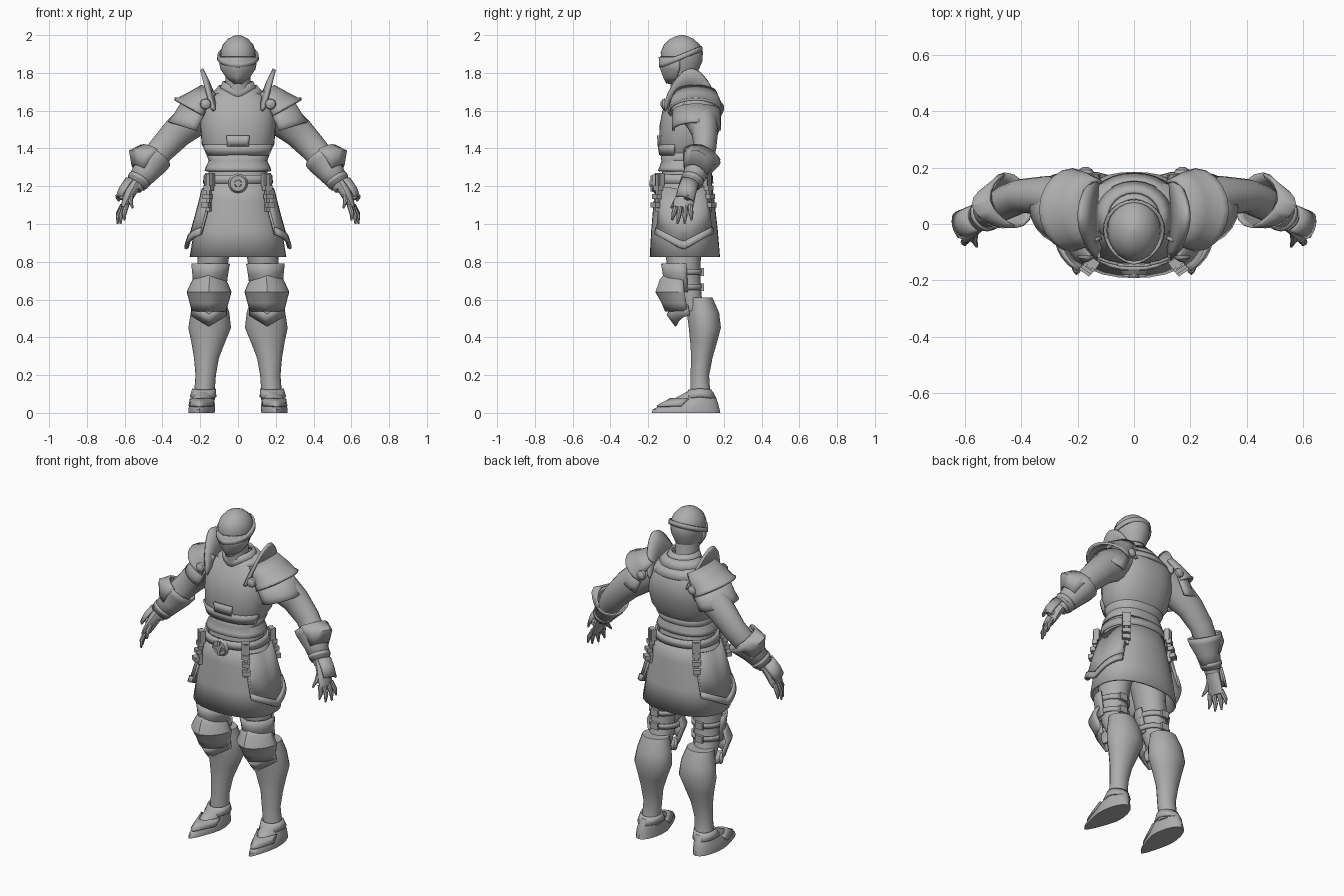
import bpy, bmesh, math
from mathutils import Vector

steel = bpy.data.materials.new("steel_grey")
steel.diffuse_color = (0.42, 0.42, 0.42, 1)


def finish(name, bm, mirror=False, thick=0.0, angle=35):
    bmesh.ops.recalc_face_normals(bm, faces=bm.faces)
    me = bpy.data.meshes.new(name)
    bm.to_mesh(me)
    bm.free()
    me.materials.append(steel)
    ob = bpy.data.objects.new(name, me)
    bpy.context.collection.objects.link(ob)
    bpy.ops.object.select_all(action='DESELECT')
    bpy.context.view_layer.objects.active = ob
    ob.select_set(True)
    bpy.ops.object.shade_smooth_by_angle(angle=math.radians(angle))
    if thick:
        m = ob.modifiers.new("thickness", 'SOLIDIFY')
        m.thickness, m.offset = thick, 0
    if mirror:
        ob.modifiers.new("mirror", 'MIRROR')
    return ob


def loft(name, secs, d=None, arc=None, n=20, power=2.0, ridge=0.0, warp=None,
         mirror=False, thick=0.0, caps=True, angle=35):
    """Skin over elliptical sections (x, y, z, a, b). Angle 0 is +x, 270 is front."""
    bm = bmesh.new()
    rings = []
    for i, (x, y, z, a, b) in enumerate(secs):
        c = Vector((x, y, z))
        if d == 'path':
            t = Vector(secs[min(i + 1, len(secs) - 1)][:3]) - Vector(secs[max(i - 1, 0)][:3])
        else:
            t = Vector(d or (0, 0, 1))
        t.normalize()
        u = Vector((0, 1, 0)).cross(t).normalized()
        v = t.cross(u)
        ring = []
        for k in range(n if not arc else n + 1):
            g = 2 * math.pi * k / n if not arc else math.radians(arc[0] + (arc[1] - arc[0]) * k / n)
            co, si = math.cos(g), math.sin(g)
            s = (abs(co) ** power + abs(si) ** power) ** (-1 / power)
            p = c + u * (a * co * s) + v * (b * si * s)
            if ridge and si < 0:      # crease down the front
                p.y -= ridge * max(0, 1 - abs(co) * 1.6)
            ring.append(bm.verts.new(warp(p) if warp else p))
        rings.append(ring)
    for r, q in zip(rings, rings[1:]):
        m = len(r)
        for k in range(m if not arc else m - 1):
            bm.faces.new((r[k], r[(k + 1) % m], q[(k + 1) % m], q[k]))
    if caps and not arc:
        bm.faces.new(rings[0])
        bm.faces.new(rings[-1])
    return finish(name, bm, mirror, thick, angle)


def box(name, loc, size, mirror=False, turn=0.0):
    bm = bmesh.new()
    bmesh.ops.create_cube(bm, size=1)
    for v in bm.verts:
        p = Vector((v.co.x * size[0], v.co.y * size[1], v.co.z * size[2]))
        c, s = math.cos(turn), math.sin(turn)
        v.co = Vector((p.x * c - p.y * s, p.x * s + p.y * c, p.z)) + Vector(loc)
    finish(name, bm, mirror)


# head, helmet and face plate
loft("neck", [(0, .005, 1.64, .08, .08), (0, -.01, 1.72, .065, .07), (0, -.02, 1.84, .065, .07)])
loft("helmet", [(0, -.025, 1.80, .07, .085), (0, -.022, 1.86, .092, .108), (0, -.022, 1.91, .094, .112),
                (0, -.022, 1.95, .081, .095), (0, -.022, 1.98, .053, .062), (0, -.022, 1.995, .025, .03),
                (0, -.022, 2.0, .004, .004)], angle=60)
loft("face_plate", [(0, -.03, 1.885, .1, .1), (0, -.033, 1.82, .088, .088), (0, -.045, 1.78, .06, .062),
                    (0, -.068, 1.745, .02, .022)], arc=(180, 360), ridge=.01, thick=.01)
loft("visor_band", [(0, -.022, 1.872, .105, .112), (0, -.022, 1.9, .102, .11)], d=(0, -.38, .92),
     ridge=.012, thick=.012, caps=False, n=24)

# torso under the plates
loft("torso", [(0, -.01, 1.2, .165, .13), (0, -.015, 1.28, .155, .11), (0, -.01, 1.335, .146, .11),
               (0, .0, 1.385, .17, .132), (0, .005, 1.42, .192, .147), (0, .022, 1.52, .2, .162),
               (0, .03, 1.6, .2, .155), (0, .035, 1.66, .175, .125), (0, .03, 1.71, .11, .09)],
     n=28, power=2.4, angle=50)


def vee(k, w):     # lower the front centre into a point
    return lambda p: Vector((p.x, p.y, p.z - (k * max(0, 1 - abs(p.x) / w) if p.y < 0 else 0)))


# waist flare, belly plate with a stepped tab, breastplate rim
loft("waist_plate", [(0, -.014, 1.28, .172, .13), (0, -.012, 1.3, .166, .124), (0, -.01, 1.335, .15, .115),
                     (0, -.003, 1.375, .165, .128)], power=2.4, n=28, thick=.01, caps=False)
loft("belly_plate", [(0, -.003, 1.365, .172, .133), (0, .006, 1.42, .195, .151)],
     power=2.4, n=14, arc=(205, 335), thick=.012)
loft("belly_tab", [(0, .006, 1.41, .195, .151), (0, .016, 1.468, .199, .164)], power=2.4,
     arc=(253, 287), n=8, thick=.01)
loft("chest_collar", [(0, .03, 1.64, .165, .146), (0, .03, 1.69, .13, .108)], n=28, power=2.2,
     warp=vee(.08, .165), thick=.016, caps=False)
loft("neck_collar", [(0, .03, 1.685, .135, .118), (0, .02, 1.73, .095, .092)], n=24,
     warp=vee(.055, .12), thick=.014, caps=False)
loft("neck_rim", [(0, .02, 1.7, .1, .097), (0, .01, 1.755, .075, .08)], n=24,
     warp=vee(.035, .08), thick=.01, caps=False)

# skirt and belt
loft("skirt", [(0, -.012, 1.25, .165, .138), (0, -.01, 1.12, .195, .155), (0, -.008, .97, .226, .17),
               (0, -.006, .825, .25, .18)], n=28, power=2.3, thick=.012, caps=False)
loft("belt", [(0, -.012, 1.215, .179, .15), (0, -.012, 1.26, .174, .146)], n=28, power=2.3, thick=.014, caps=False)
bm = bmesh.new()
for r, y, h in ((.052, -.173, .016), (.02, -.186, .012)):
    g = bmesh.ops.create_cone(bm, cap_ends=True, segments=16, radius1=r, radius2=r * .8, depth=h)
    for v in g['verts']:
        v.co = Vector((v.co.x, y - v.co.z, 1.215 + v.co.y))
finish("belt_buckle", bm)
box("buckle_cross", (0, -.183, 1.215), (.085, .01, .012))
box("buckle_bar", (0, -.183, 1.215), (.012, .01, .085))


# hip plates: two pointed layers and a raised border on each side
def point(k):
    return lambda p: Vector((p.x, p.y, p.z - k * max(0, 1 - abs(p.y + .015) / .15) * min(1, (1.24 - p.z) / .2)))


loft("hip_plate_upper", [(0, -.01, 1.2, .186, .152), (0, -.01, 1.08, .227, .172), (0, -.01, .99, .256, .182)],
     arc=(-46, 46), n=12, power=2.6, warp=point(.08), mirror=True, thick=.012)
loft("hip_plate_lower", [(0, -.01, 1.1, .215, .162), (0, -.01, .95, .268, .182)],
     arc=(-48, 48), n=12, power=2.6, warp=point(.08), mirror=True, thick=.012)
loft("hip_plate_border", [(0, -.01, .985, .264, .184), (0, -.01, .945, .277, .188)],
     arc=(-48, 48), n=12, power=2.6, warp=point(.08), mirror=True, thick=.016)
for side, y0 in (("front", -.138), ("back", .112)):
    for i in range(4):
        s = -1 if side == "front" else 1
        box(side + "_strap", (.148 + i * .007, y0 + s * i * .008, 1.235 - i * .045),
            (.045, .03, .026 if i else .07), True, -s * .6)
    box(side + "_strap_band", (.155, y0 + s * .008, 1.165), (.022, .022, .2), True, -s * .6)

# arms
loft("arm", [(.17, .06, 1.6, .1, .1), (.24, .085, 1.55, .094, .086), (.32, .1, 1.485, .083, .07),
             (.4, .1, 1.4, .073, .06), (.45, .08, 1.34, .068, .06), (.5, .05, 1.27, .055, .052),
             (.55, .02, 1.19, .042, .042)], d='path', n=16, mirror=True, angle=60)
fore = (.52, -.33, -.79)
loft("gauntlet_cuff", [(.437, .085, 1.355, .086, .1), (.455, .073, 1.33, .084, .088), (.49, .052, 1.275, .065, .06),
                       (.54, .025, 1.21, .05, .048)], d=fore, n=16, mirror=True, thick=.01, caps=False)
loft("elbow_wing", [(.437, .085, 1.365, .09, .1), (.472, .065, 1.32, .12, .08), (.5, .05, 1.275, .07, .06)],
     d=fore, arc=(95, 265), n=8, power=1.6, mirror=True, thick=.012)
loft("wrist_band", [(.52, .037, 1.24, .057, .056), (.532, .03, 1.222, .055, .054)], d=fore, n=16,
     mirror=True, thick=.012, caps=False)

# hands
loft("palm", [(.54, .025, 1.22, .038, .042), (.57, .005, 1.165, .03, .048), (.595, -.012, 1.11, .022, .055),
              (.605, -.016, 1.085, .016, .052)], d='path', n=12, mirror=True)
loft("hand_plate", [(.55, .02, 1.215, .048, .05), (.585, .005, 1.165, .048, .05), (.612, -.005, 1.125, .036, .05)],
     d=fore, arc=(110, 250), n=8, mirror=True, thick=.01)
loft("knuckle_spike", [(.59, .01, 1.14, .025, .03), (.622, .01, 1.145, .015, .018), (.648, .01, 1.152, .002, .002)],
     d='path', n=6, mirror=True)
fingers = [((.61, .022, 1.1), (.64, .03, 1.02)), ((.61, -.003, 1.095), (.638, -.008, 1.0)),
           ((.6, -.03, 1.095), (.622, -.045, 1.0)), ((.59, -.052, 1.1), (.6, -.074, 1.02)),
           ((.565, -.025, 1.16), (.558, -.08, 1.085))]
for i, (p, q) in enumerate(fingers):
    p, q = Vector(p), Vector(q)
    m = p.lerp(q, .55) + Vector((.008, 0, 0))
    loft("thumb" if i == 4 else "finger", [(*p, .014, .014), (*m, .013, .013), (*q, .005, .005)],
         d='path', n=8, mirror=True)

# layered shoulder plates, flaring to an outer point
loft("shoulder_plate_top", [(.135, .05, 1.70, .062, .105), (.18, .05, 1.65, .087, .128),
                            (.215, .05, 1.605, .115, .137), (.223, .05, 1.595, .132, .142)],
     d=(.5, 0, -.86), arc=(70, 290), n=12, power=1.9, mirror=True, thick=.014)
loft("shoulder_plate_lower", [(.19, .055, 1.60, .115, .122), (.225, .055, 1.53, .122, .122),
                              (.24, .055, 1.50, .132, .124)],
     d=(.3, 0, -.95), arc=(80, 280), n=12, power=1.9, mirror=True, thick=.014)

# raised neck guards: an arched strip leaning outward
bm = bmesh.new()
rows = []
for k in range(15):
    t = k / 14
    s = math.sin(math.pi * t) ** .75
    y = -.115 + .285 * t
    rows.append([bm.verts.new(p) for p in ((.125, y, 1.6 + .07 * s), (.135 + .025 * s, y, 1.61 + .145 * s),
                                           (.143 + .05 * s, y, 1.62 + .2 * s))])
for a, b in zip(rows, rows[1:]):
    for j in range(2):
        bm.faces.new((a[j], a[j + 1], b[j + 1], b[j]))
finish("neck_guard", bm, True, .018)
for nm, y, z, s in (("front_rivet", -.112, 1.635, -1), ("back_rivet", .18, 1.615, 1)):
    loft(nm, [(.172, y, z, .03, .03), (.172, y + s * .012, z, .026, .026), (.172, y + s * .022, z, .01, .01)],
         d=(0.02, s, 0.02), n=10, mirror=True)

# legs
loft("thigh", [(.1, -.01, 1.0, .1, .11), (.128, -.015, .85, .085, .095), (.14, -.01, .74, .078, .085),
               (.15, .01, .62, .07, .072), (.15, .05, .54, .07, .07)], n=16, mirror=True, angle=60)
loft("thigh_plate", [(.145, -.015, .79, .097, .103), (.147, -.012, .74, .09, .098), (.15, -.005, .64, .08, .09)],
     arc=(170, 370), n=12, ridge=.008, mirror=True, thick=.012)
for z in (.76, .68):
    loft("thigh_strap", [(.143, -.012, z, .088, .096), (.143, -.012, z - .028, .086, .094)], n=16,
         mirror=True, thick=.01, caps=False)
    box("strap_buckle", (.15, .085, z - .014), (.05, .018, .04), True)


def peak(k, z0):   # raise or lower the middle of a knee plate edge
    return lambda p: Vector((p.x, p.y, p.z + k * max(0, 1 - abs(p.x - .153) / .09) * max(0, (p.z - z0) * 10)))


loft("knee_plate", [(.152, -.02, .715, .07, .065), (.152, -.022, .685, .093, .098), (.153, -.02, .64, .113, .122),
                    (.153, -.008, .585, .098, .102), (.154, .0, .54, .086, .092)],
     arc=(175, 365), n=12, ridge=.014, warp=peak(.05, .65), mirror=True, thick=.012)
loft("knee_lower_plate", [(.152, .01, .575, .09, .1), (.155, .022, .515, .09, .066)], arc=(180, 360), n=12, ridge=.008,
     warp=lambda p: Vector((p.x, p.y, p.z - .055 * max(0, 1 - abs(p.x - .155) / .09))), mirror=True, thick=.012)
loft("greave", [(.15, .075, .61, .08, .066), (.148, .092, .53, .102, .085), (.15, .102, .45, .113, .084),
                (.158, .095, .37, .088, .069), (.167, .086, .29, .066, .055), (.171, .075, .2, .054, .048),
                (.177, .078, .12, .054, .05), (.182, .08, .07, .06, .06)], n=18, ridge=.006, mirror=True, angle=50)
loft("ankle_plate", [(.18, .075, .128, .057, .056), (.185, .07, .085, .066, .085)], n=16, mirror=True,
     warp=lambda p: Vector((p.x, p.y, p.z - .12 * abs(p.y - .075))), thick=.01, caps=False)


# pointed armoured shoes
def toe(p):
    f = max(0, min(1, (.02 - p.y) / .2))
    return Vector((.192 + (p.x - .192) * (1 - .5 * f) + .012 * f, p.y, p.z))


loft("shoe", [(.192, .002, 0, .072, .18), (.192, .003, .018, .073, .175), (.19, .03, .05, .067, .14),
              (.187, .055, .08, .058, .105), (.183, .075, .11, .05, .07)], n=20, ridge=.004, warp=toe, mirror=True)
loft("shoe_plate", [(.192, .014, .035, .074, .163), (.189, .045, .075, .064, .118)], arc=(195, 345), n=12,
     ridge=.005, warp=toe, mirror=True, thick=.01)
